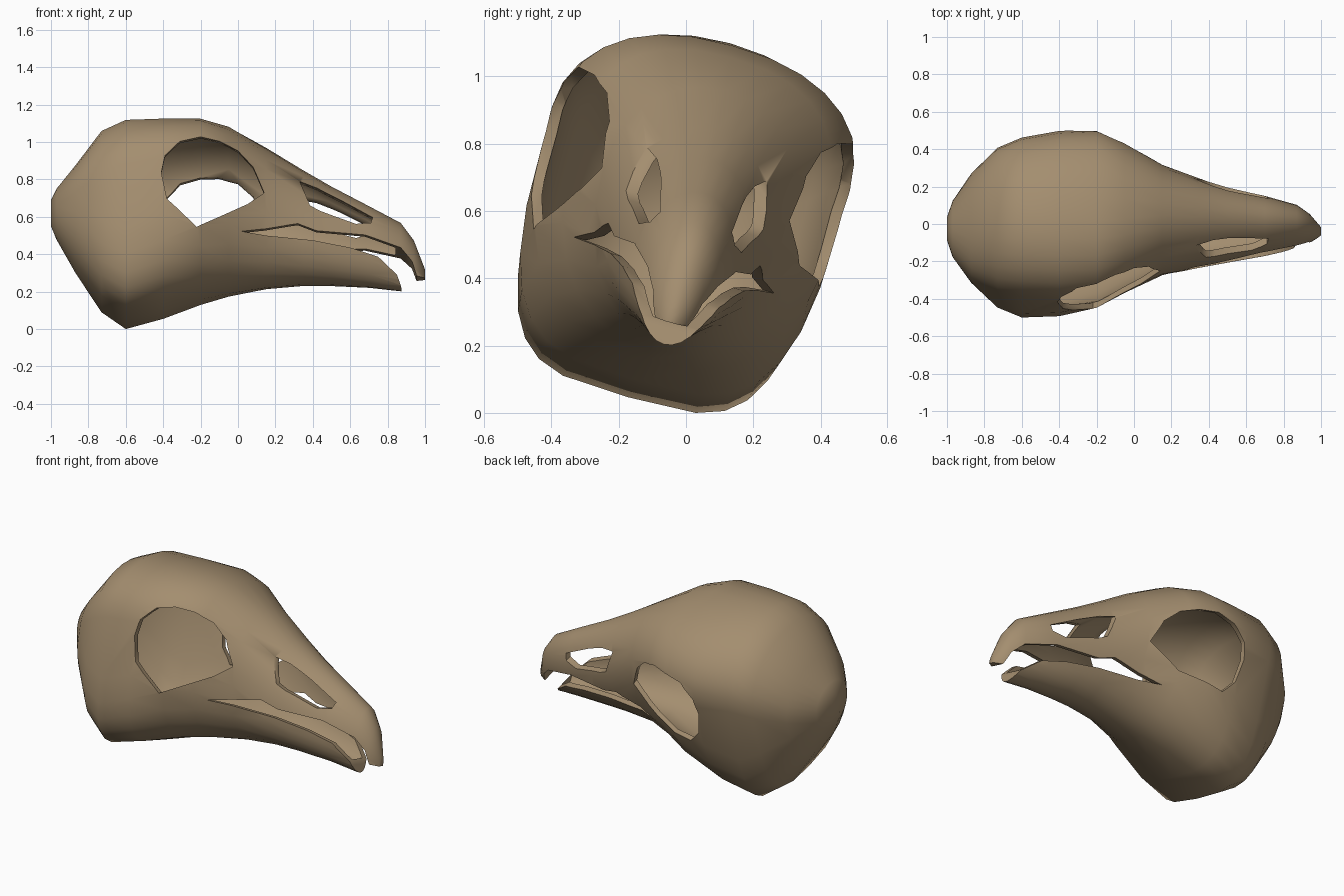
import bpy, bmesh, math
from mathutils import Matrix

if "Cube" in bpy.data.objects:
    bpy.data.objects.remove(bpy.data.objects["Cube"])

bone = bpy.data.materials.new("bone_brown")
bone.diffuse_color = (0.37, 0.27, 0.16, 1)
bone.use_nodes = True
bone.node_tree.nodes["Principled BSDF"].inputs["Base Color"].default_value = bone.diffuse_color

# Skull sections: x, top, bottom, half width, height of widest point,
# squareness above and below that point
SECTIONS = [
    (-1.0, .69, .55, .06, .63, 2.0, 2.0),
    (-.97, .75, .48, .15, .62, 2.1, 2.1),
    (-.87, .87, .31, .285, .66, 2.1, 2.6),
    (-.73, 1.06, .11, .395, .74, 2.1, 3.4),
    (-.60, 1.12, .03, .435, .78, 2.1, 4.0),
    (-.40, 1.125, .085, .46, .80, 2.1, 3.5),
    (-.20, 1.12, .15, .455, .80, 2.3, 2.7),
    (-.05, 1.085, .185, .385, .75, 2.4, 2.3),
    (.15, .985, .22, .285, .66, 2.1, 2.1),
    (.35, .865, .24, .23, .54, 2.1, 2.1),
    (.50, .78, .24, .195, .48, 2.0, 2.1),
    (.70, .675, .23, .155, .43, 2.0, 2.0),
    (.87, .585, .21, .11, .40, 2.0, 2.0),
    (.94, .49, .21, .07, .36, 2.0, 2.0),
    (1.0, .33, .24, .02, .29, 2.0, 2.0),
]
RING = 28


def to_object(name, bm):
    bmesh.ops.recalc_face_normals(bm, faces=bm.faces)
    me = bpy.data.meshes.new(name)
    bm.to_mesh(me)
    bm.free()
    me.materials.append(bone)
    ob = bpy.data.objects.new(name, me)
    bpy.context.collection.objects.link(ob)
    return ob


def power(c, e):
    return math.copysign(abs(c) ** e, c)


def loft(name, sections):
    """Skin a row of superellipse rings."""
    bm = bmesh.new()
    rings = []
    for x, top, bottom, half, mid, n_up, n_down in sections:
        ring = []
        for i in range(RING):
            a = 2 * math.pi * i / RING
            n, reach = (n_up, top - mid) if i < RING / 2 else (n_down, mid - bottom)
            c, s = power(math.cos(a), 2 / n), power(math.sin(a), 2 / n)
            ring.append(bm.verts.new((x, half * c, mid + reach * s)))
        rings.append(ring)
    for r, q in zip(rings, rings[1:]):
        for i in range(RING):
            j = (i + 1) % RING
            bm.faces.new((r[i], r[j], q[j], q[i]))
    bm.faces.new(rings[0])
    bm.faces.new(rings[-1])
    return to_object(name, bm)


def side_prism(name, outline, y0=-1, y1=1):
    """Extrude a side-view outline through the skull."""
    bm = bmesh.new()
    near = [bm.verts.new((x, y0, z)) for x, z in outline]
    far = [bm.verts.new((x, y1, z)) for x, z in outline]
    bm.faces.new(near)
    bm.faces.new(far)
    for i in range(len(near)):
        j = (i + 1) % len(near)
        bm.faces.new((near[i], near[j], far[j], far[i]))
    return to_object(name, bm)


def cut(ob, cutter):
    cutter.hide_render = True
    mod = ob.modifiers.new("cut", 'BOOLEAN')
    mod.operation = 'DIFFERENCE'
    mod.solver = 'EXACT'
    mod.object = cutter
    bpy.context.view_layer.objects.active = ob
    bpy.ops.object.modifier_apply(modifier=mod.name)
    bpy.data.objects.remove(cutter)


# Outer bone and hollow inside
skull = loft("skull", SECTIONS)
T = .032
inner = [(x * .968, top - T, bottom + T, half - T, mid, a, b)
         for x, top, bottom, half, mid, a, b in SECTIONS[1:-2]]
cut(skull, loft("brain_cavity", inner))

# Eye sockets: the near one is pointed below, the far one is flatter
brow = [(-.38, .58), (-.41, .725), (-.39, .82), (-.31, .905), (-.2, .935),
        (-.1, .925), (0, .885), (.08, .805), (.14, .665)]
cut(skull, side_prism("near_eye_cutter", brow + [(.05, .59), (-.22, .435)], -1, 0))
cut(skull, side_prism("far_eye_cutter", brow + [(-.04, .545), (-.31, .50)], 0, 1))

# Nostrils
cut(skull, side_prism("nostril_cutter", [
    (.33, .76), (.42, .735), (.55, .675), (.72, .585), (.71, .55),
    (.63, .535), (.435, .595), (.385, .62)]))

# Gap between the upper and lower beak
cut(skull, side_prism("mouth_cutter", [
    (.02, .445), (.32, .512), (.42, .48), (.68, .475), (.75, .455), (.87, .42),
    (.93, .355), (.955, .28), (1.05, .275), (1.05, .1), (.875, .1), (.875, .215),
    (.85, .275), (.75, .36), (.6, .4), (.4, .428)]))

# Tilt the skull to one side with a slight turn, then rest it on the ground
S, C, TURN = .27, .963, .04
skull.data.transform(Matrix((
    (1, 0, 0, 0),
    (C * TURN, C, S, -.158),
    (-S * TURN, -S, C, .0135),
    (0, 0, 0, 1))))
co = [v.co for v in skull.data.vertices]
shift = [-(max(c[k] for c in co) + min(c[k] for c in co)) / 2 for k in (0, 1)]
skull.data.transform(Matrix.Translation((*shift, -min(c.z for c in co))))

bpy.ops.object.select_all(action='DESELECT')
skull.select_set(True)
bpy.context.view_layer.objects.active = skull
bpy.ops.object.shade_smooth_by_angle(angle=math.radians(58))
